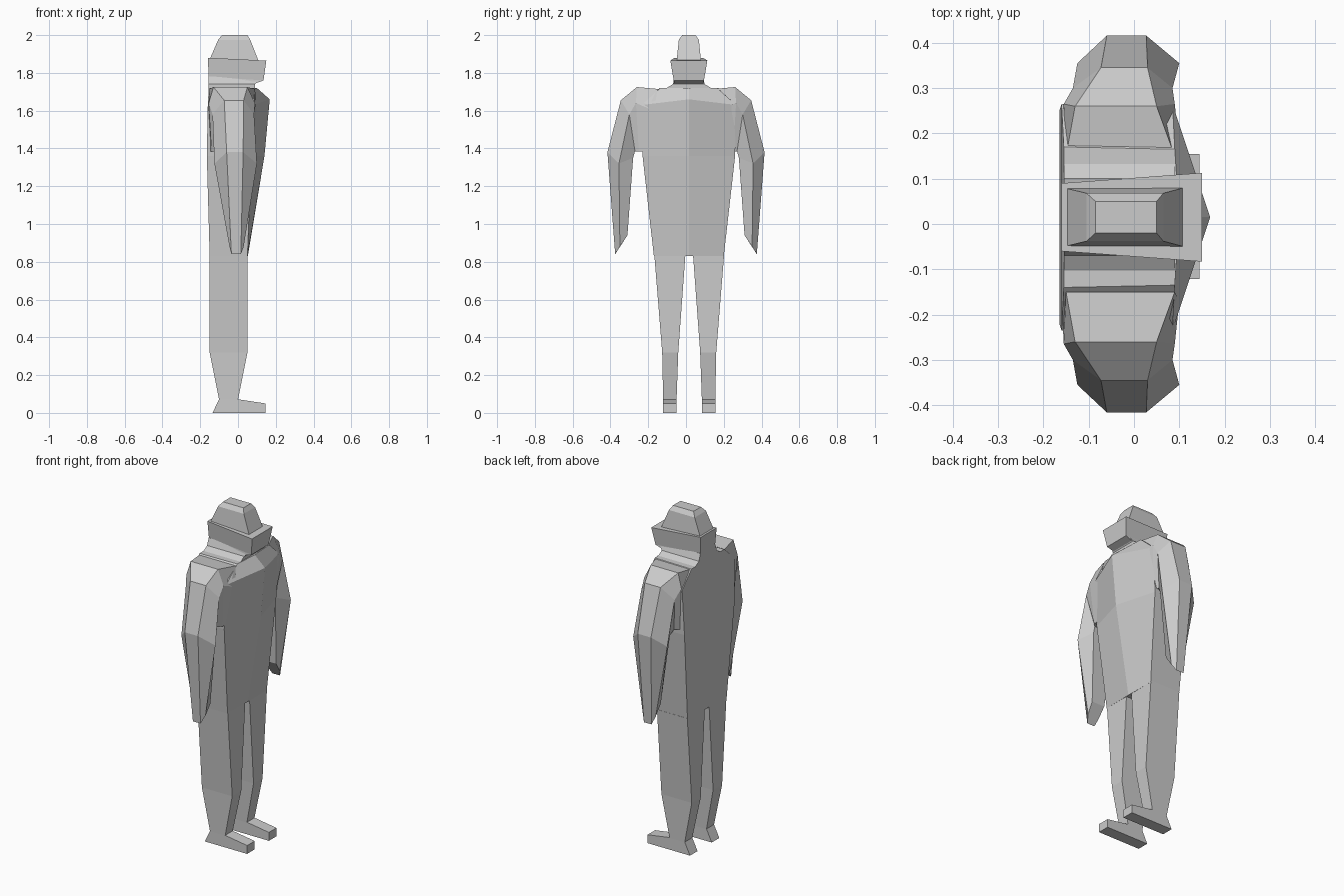
import bpy, bmesh

if "Cube" in bpy.data.objects:
    bpy.data.objects.remove(bpy.data.objects["Cube"])


def loft(name, rings):
    """Skin a list of equal-length closed rings and cap both ends."""
    bm = bmesh.new()
    vr = [[bm.verts.new(p) for p in r] for r in rings]
    n = len(vr[0])
    for a, b in zip(vr, vr[1:]):
        for i in range(n):
            j = (i + 1) % n
            bm.faces.new((a[i], a[j], b[j], b[i]))
    bm.faces.new(vr[0])
    bm.faces.new(vr[-1])
    bmesh.ops.recalc_face_normals(bm, faces=bm.faces)
    me = bpy.data.meshes.new(name)
    bm.to_mesh(me)
    bm.free()
    ob = bpy.data.objects.new(name, me)
    bpy.context.collection.objects.link(ob)
    return ob


def pair(name, rings, cy):
    """Loft a part on both sides of the plane y = cy."""
    for side, s in (("left", 1), ("right", -1)):
        loft(f"{side}_{name}", [[(x, cy + s * y, z) for x, y, z in r] for r in rings])


CY = 0.015


def ridge_ring(z, xb, wb, xs, ws, xf, zf=None):
    """Flat back, two side corners and a central front ridge."""
    return [(xb, CY - wb, z), (xs, CY - ws, z), (xf, CY, zf or z),
            (xs, CY + ws, z), (xb, CY + wb, z)]


# Torso with ridged chest
loft("torso", [
    ridge_ring(0.83, -0.15, 0.185, 0.05, 0.185, 0.052),
    ridge_ring(1.36, -0.165, 0.235, 0.07, 0.245, 0.14),
    ridge_ring(1.63, -0.16, 0.25, 0.085, 0.25, 0.168, 1.66),
    ridge_ring(1.72, -0.155, 0.155, 0.09, 0.15, 0.10),
])

# Neck slope
loft("neck", [[(xb, CY - w, z), (xf, CY - w, z), (xf, CY + w, z), (xb, CY + w, z)]
              for z, xb, xf, w in ((1.70, -0.155, 0.09, 0.15), (1.74, -0.155, 0.09, 0.085),
                                   (1.78, -0.155, 0.12, 0.07))])


# Shoulders and arms: hexagonal sections (outer, middle and inner edges)
def arm_ring(outer, mid, inner):
    (oy, oz, ob, of), (my, mz, mb, mf), (iy, iz, ib, if_) = outer, mid, inner
    return [(of, oy, oz), (ob, oy, oz), (mb, my, mz), (ib, iy, iz), (if_, iy, iz), (mf, my, mz)]


pair("arm", [
    arm_ring((0.15, 1.715, -0.15, 0.09), (0.17, 1.60, -0.16, 0.10), (0.18, 1.38, -0.155, 0.08)),
    arm_ring((0.26, 1.725, -0.13, 0.05), (0.265, 1.64, -0.155, 0.09), (0.25, 1.385, -0.14, 0.07)),
    arm_ring((0.345, 1.655, -0.073, 0.03), (0.30, 1.58, -0.135, 0.085), (0.27, 1.385, -0.11, 0.05)),
    arm_ring((0.416, 1.38, -0.06, 0.027), (0.355, 1.32, -0.125, 0.10), (0.28, 1.35, -0.09, 0.05)),
    arm_ring((0.375, 0.84, -0.035, 0.015), (0.35, 0.88, -0.045, 0.03), (0.31, 0.94, -0.05, 0.035)),
], 0)

# Legs
pair("leg", [[(xb, yi, z), (xf, yi, z), (xf, yo, z), (xb, yo, z)]
             for z, xb, xf, yi, yo in ((0.84, -0.15, 0.05, 0.02, 0.185),
                                       (0.32, -0.15, 0.05, 0.058, 0.143),
                                       (0.07, -0.10, 0.0, 0.067, 0.138))], 0.017)

# Feet: side profile pulled sideways
foot = [(-0.135, 0), (0.145, 0), (0.145, 0.05), (0, 0.072), (-0.10, 0.072)]
pair("foot", [[(x, y, z) for x, z in foot] for y in (0.067, 0.138)], 0.017)


# Head: tapered blocks
def block(name, sections):
    rings = []
    for xb, zb, wb, xf, zf, wf in sections:
        rings.append([(xb, CY - wb, zb), (xf, CY - wf, zf), (xf, CY + wf, zf), (xb, CY + wb, zb)])
    loft(name, rings)


block("jaw_and_brim", [(-0.155, 1.72, 0.08, 0.08, 1.74, 0.075),
                       (-0.155, 1.78, 0.068, 0.135, 1.76, 0.08),
                       (-0.16, 1.88, 0.075, 0.15, 1.865, 0.098)])
block("head_top", [(-0.155, 1.86, 0.065, 0.11, 1.86, 0.065),
                   (-0.105, 1.975, 0.053, 0.065, 1.975, 0.053),
                   (-0.085, 2.0, 0.035, 0.05, 2.0, 0.035)])
